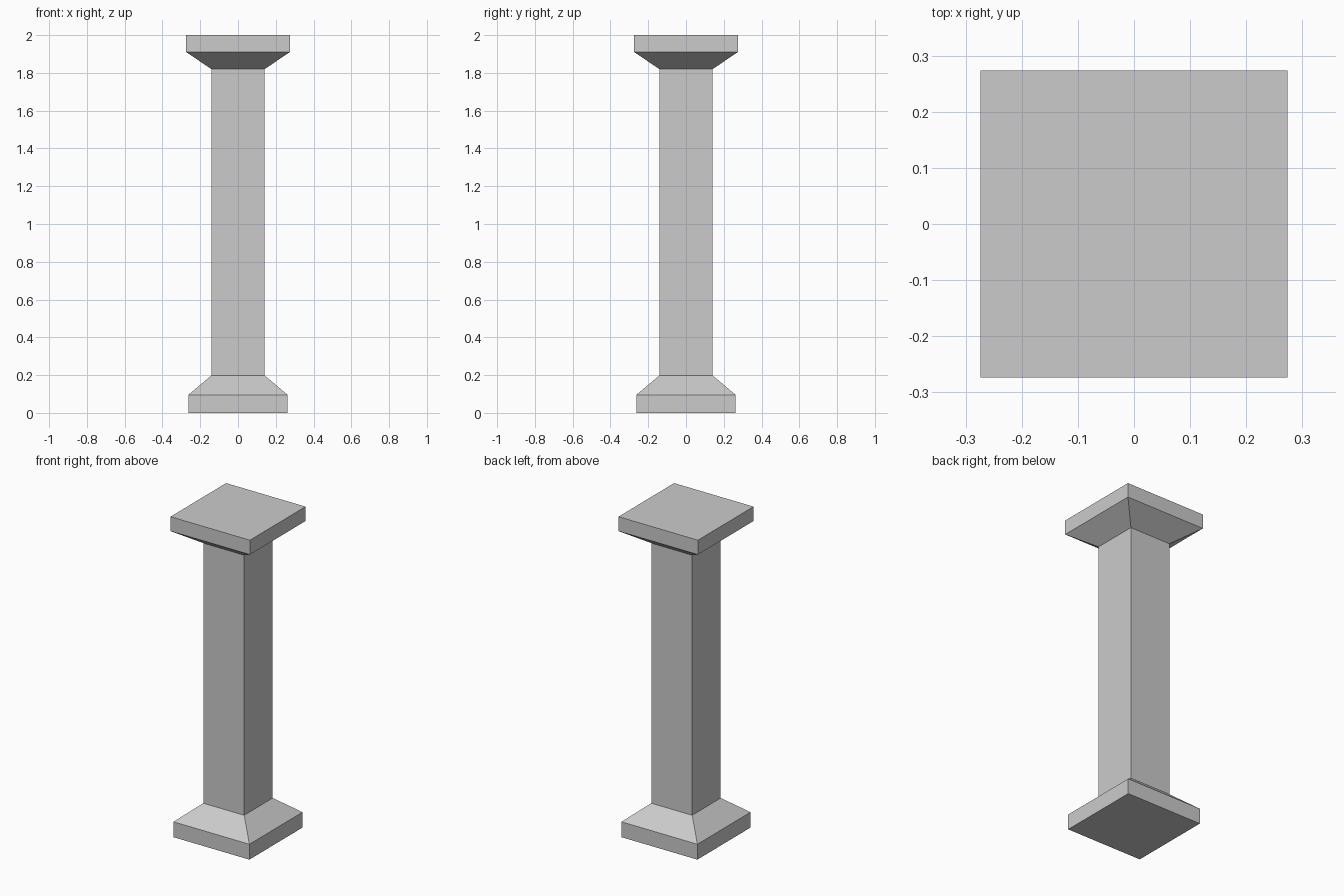
import bpy, bmesh

if "Cube" in bpy.data.objects:
    bpy.data.objects.remove(bpy.data.objects["Cube"])


def square_loft(name, sections, cap_bottom=False, cap_top=False):
    """Skin a stack of square sections given as (half_width, z)."""
    bm = bmesh.new()
    rings = [[bm.verts.new((sx * h, sy * h, z))
              for sx, sy in ((-1, -1), (1, -1), (1, 1), (-1, 1))]
             for h, z in sections]
    for low, high in zip(rings, rings[1:]):
        for i in range(4):
            j = (i + 1) % 4
            bm.faces.new((low[i], low[j], high[j], high[i]))
    if cap_bottom:
        bm.faces.new(rings[0][::-1])
    if cap_top:
        bm.faces.new(rings[-1])
    mesh = bpy.data.meshes.new(name)
    bm.to_mesh(mesh)
    bm.free()
    obj = bpy.data.objects.new(name, mesh)
    bpy.context.collection.objects.link(obj)
    return obj


SHAFT = 0.141    # half width of the shaft
BASE = 0.262     # half width of the base slab
CAPITAL = 0.274  # half width of the top slab

# Base: slab with sloped shoulders, open where the shaft joins
square_loft("column_base", [(BASE, 0), (BASE, 0.096), (SHAFT, 0.198)], cap_bottom=True)

# Shaft: plain square post
square_loft("column_shaft", [(SHAFT, 0.198), (SHAFT, 1.82)])

# Capital: flare up to the top slab
square_loft("column_capital", [(SHAFT, 1.82), (CAPITAL, 1.91), (CAPITAL, 2)], cap_top=True)
